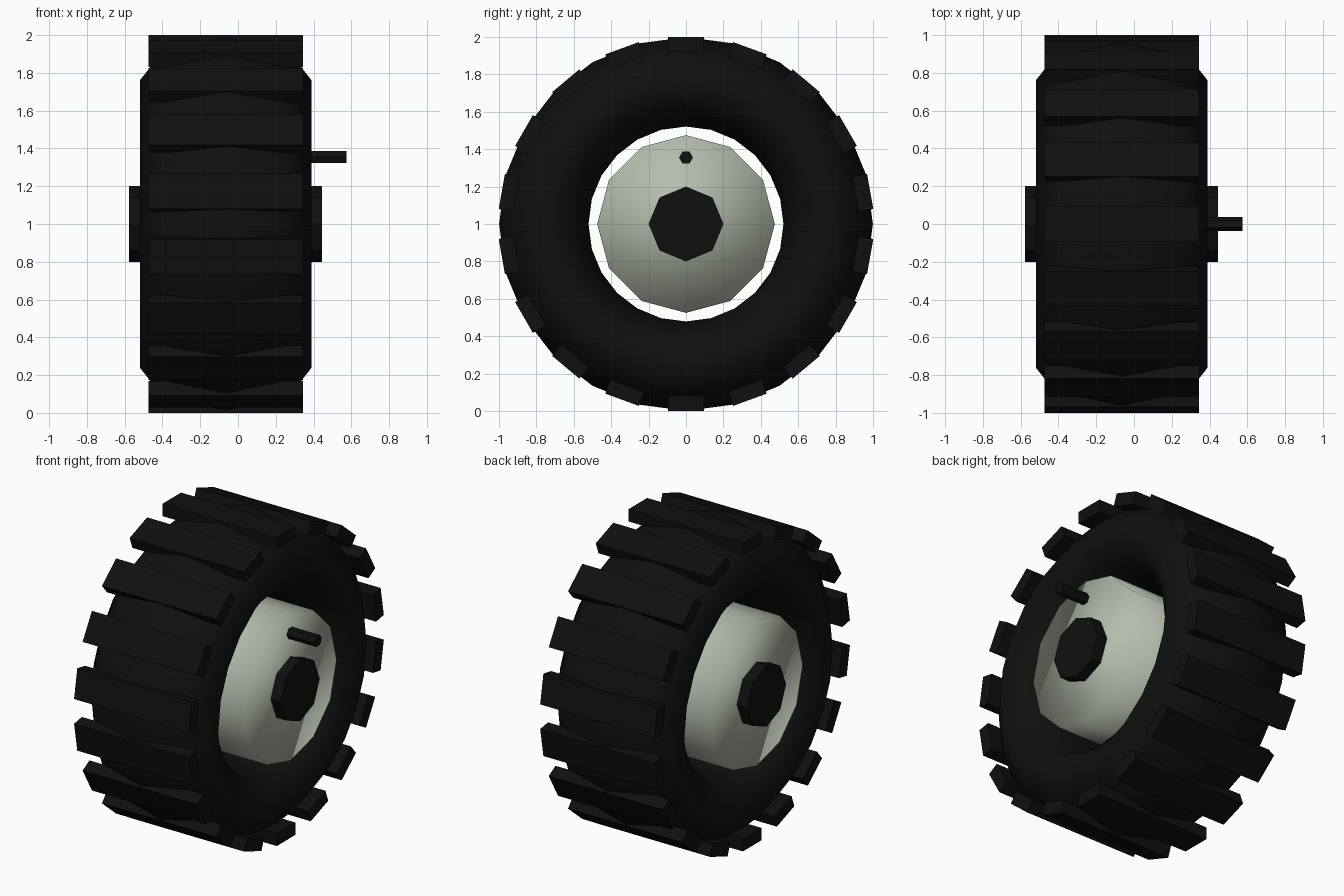
import bpy, bmesh, math
from mathutils import Matrix, Vector

if "Cube" in bpy.data.objects:
    bpy.data.objects.remove(bpy.data.objects["Cube"])

CX = -0.065                      # middle of the wheel along its axle
AXLE = Matrix.Rotation(math.pi / 2, 4, 'Y')


def material(name, rgb):
    m = bpy.data.materials.new(name)
    m.diffuse_color = (*rgb, 1)
    m.use_nodes = True
    m.node_tree.nodes["Principled BSDF"].inputs["Base Color"].default_value = m.diffuse_color
    return m


black = material("black rubber", (0.005, 0.005, 0.005))
grey = material("pale grey green", (0.46, 0.51, 0.42))


def finish(ob, name, mat, smooth=False):
    ob.name = name
    ob.data.materials.append(mat)
    for p in ob.data.polygons:
        p.use_smooth = smooth
    return ob


def disc(name, sides, radius, x0, x1, z, mat, smooth=False):
    """Cylinder lying along x from x0 to x1."""
    bpy.ops.mesh.primitive_cylinder_add(vertices=sides, radius=radius, depth=x1 - x0)
    ob = bpy.context.object
    ob.data.transform(Matrix.Translation(((x0 + x1) / 2, 0, z)) @ AXLE)
    return finish(ob, name, mat, smooth)


# Tyre: low-poly torus stretched along the axle
bpy.ops.mesh.primitive_torus_add(major_segments=24, minor_segments=8,
                                 major_radius=0.76, minor_radius=0.239)
tyre = bpy.context.object
tyre.data.transform(Matrix.Translation((CX, 0, 1)) @ AXLE
                    @ Matrix.Diagonal((1, 1, 0.455 / 0.239, 1)))
finish(tyre, "tyre", black, True)

# Tread bars: 18 boxes around the tyre
bm = bmesh.new()
for i in range(18):
    m = (Matrix.Translation((CX, 0, 1)) @ Matrix.Rotation(math.radians(20 * i), 4, 'X')
         @ Matrix.Translation((0, 0, 0.96)) @ Matrix.Diagonal((0.82, 0.19, 0.08, 1)))
    bmesh.ops.create_cube(bm, size=1, matrix=m)
mesh = bpy.data.meshes.new("tread_bars")
bm.to_mesh(mesh)
bm.free()
bars = bpy.data.objects.new("tread_bars", mesh)
bpy.context.collection.objects.link(bars)
finish(bars, "tread_bars", black)

# Rim, hub and valve stem
disc("rim", 12, 0.475, -0.505, 0.375, 1, grey, True)
disc("hub", 8, 0.2, -0.578, 0.446, 1, black)
disc("valve_stem", 6, 0.037, 0.35, 0.575, 1.355, black)
